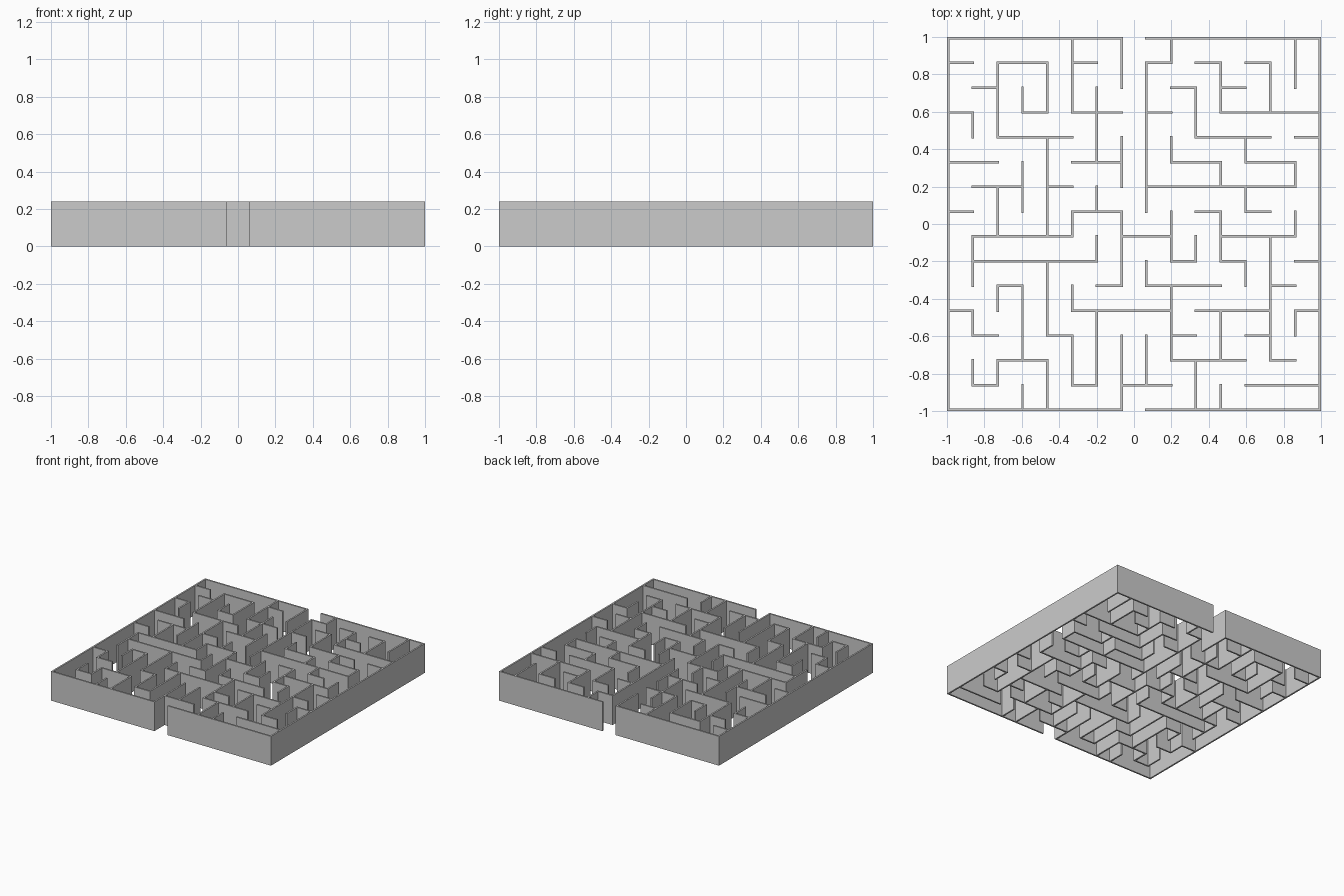
import bpy, bmesh

if "Cube" in bpy.data.objects:
    bpy.data.objects.remove(bpy.data.objects["Cube"])

CELLS = 15            # maze is 15 x 15 cells
T = 0.013             # wall thickness
H = 0.24              # wall height
PITCH = (2 - T) / CELLS

# Inner walls running along x: one string per grid line, from the back (y = 1) forward
ROWS = """0-1 2-4 5-6 8-9 10-11 12-13
1-2 9-10 11-12
0-1 3-4 5-7 8-9 11-15
2-5 10-13 14-15
0-2 5-7 9-11 12-14
1-3 4-5 8-14
0-1 5-7 10-11 12-13
1-5 7-9 11-14
1-6 9-10 11-12 14-15
2-3 6-7 8-11 13-14
0-1 5-9 10-13 14-15
1-2 4-5 9-10 12-13
2-4 9-12 13-14
1-2 5-6 7-9 12-15"""

# Inner walls running along y: one string per grid line, from the left, spans counted from the back
COLS = """3-4 8-10 11-12 13-14
1-4 6-8 10-11 13-14
2-3 5-7 10-13 14-15
1-3 4-8 9-12 13-15
0-3 7-8 10-11 12-14
2-5 6-7 8-9 11-14
0-2 4-6 7-10 12-15
1-7 9-10 12-14
0-1 4-5 7-9 10-13
2-4 8-9 13-15
1-3 5-6 7-9 11-13 14-15
4-5 6-7 9-10
1-3 8-13
0-2 5-6 7-8 11-12"""

# Outer boundary: a gate in the middle of the front and back, solid sides
rows = ["0-7 8-15"] + ROWS.splitlines() + ["0-7 8-15"]
cols = ["0-15"] + COLS.splitlines() + ["0-15"]


def steps(line):
    """Unit steps covered by the spans of one grid line."""
    for span in line.split():
        a, b = map(int, span.split("-"))
        yield from range(a, b)


def node(i, r):
    return -1 + T / 2 + i * PITCH, 1 - T / 2 - r * PITCH


bm = bmesh.new()


def rect(x0, y0, x1, y1):
    bm.faces.new([bm.verts.new((x, y, 0)) for x, y in
                  ((x0, y0), (x1, y0), (x1, y1), (x0, y1))])


# Floor plan: wall strips between nodes, plus a square post at each used node
h = T / 2
posts = set()
for k, line in enumerate(rows):
    for s in steps(line):
        x, y = node(s, k)
        rect(x + h, y - h, x + PITCH - h, y + h)
        posts |= {(s, k), (s + 1, k)}
for k, line in enumerate(cols):
    for s in steps(line):
        x, y = node(k, s)
        rect(x - h, y - PITCH + h, x + h, y - h)
        posts |= {(k, s), (k, s + 1)}
for p in sorted(posts):
    x, y = node(*p)
    rect(x - h, y - h, x + h, y + h)
bmesh.ops.remove_doubles(bm, verts=bm.verts, dist=0.0005)

mesh = bpy.data.meshes.new("maze_walls")
bm.to_mesh(mesh)
bm.free()
walls = bpy.data.objects.new("maze_walls", mesh)
bpy.context.collection.objects.link(walls)

# Raise the plan into walls
raise_mod = walls.modifiers.new("wall_height", "SOLIDIFY")
raise_mod.thickness = H
raise_mod.offset = 1
